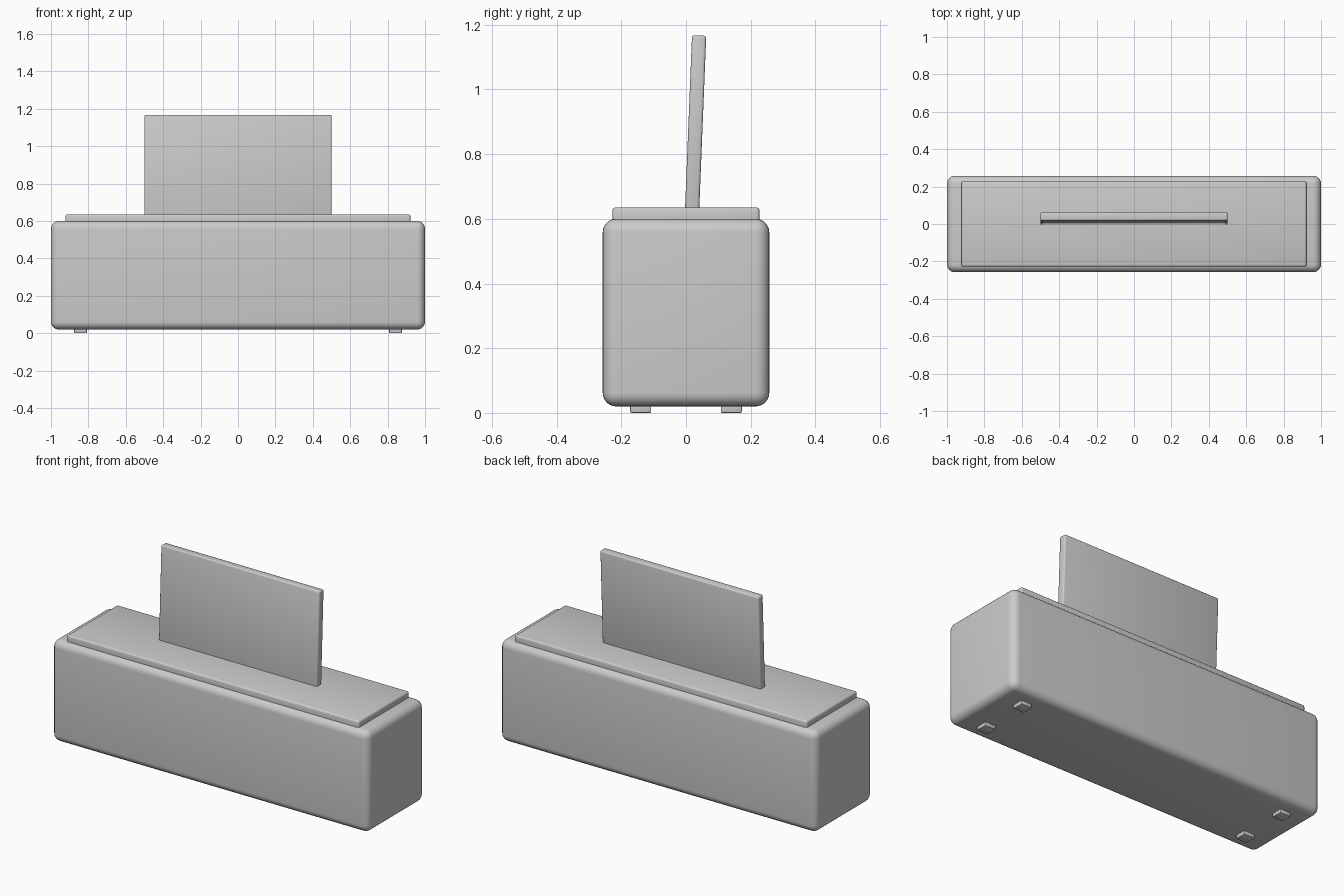
import bpy
from math import radians

if "Cube" in bpy.data.objects:
    bpy.data.objects.remove(bpy.data.objects["Cube"])


def rounded_box(name, size, centre, radius, segments=4, tilt=0.0):
    """Box with rounded edges, optionally tilted about the x axis."""
    bpy.ops.mesh.primitive_cube_add(size=1, location=centre)
    ob = bpy.context.object
    ob.name = name
    ob.scale = size
    bpy.ops.object.transform_apply(location=False, rotation=False, scale=True)
    ob.rotation_euler.x = tilt
    bevel = ob.modifiers.new("rounding", "BEVEL")
    bevel.width = radius
    bevel.segments = segments
    bpy.ops.object.modifier_apply(modifier=bevel.name)
    bpy.ops.object.shade_smooth_by_angle(angle=radians(35))
    return ob


# Main housing
rounded_box("housing", (2.0, 0.515, 0.58), (0, 0, 0.31), 0.042, 6)

# Raised top plate, sunk slightly into the housing
rounded_box("top_plate", (1.844, 0.455, 0.06), (0, 0, 0.605), 0.01, 3)

# Upright panel leaning back, its lower edge set into the top plate
rounded_box("upright_panel", (1.0, 0.044, 0.55), (0, 0.0295, 0.892),
            0.008, 3, tilt=radians(-2.3))

# Four small feet
for side, sx in (("left", -1), ("right", 1)):
    for end, sy in (("front", -1), ("back", 1)):
        rounded_box(f"{end}_{side}_foot", (0.067, 0.065, 0.035),
                    (sx * 0.842, sy * 0.14, 0.0175), 0.004, 2)
